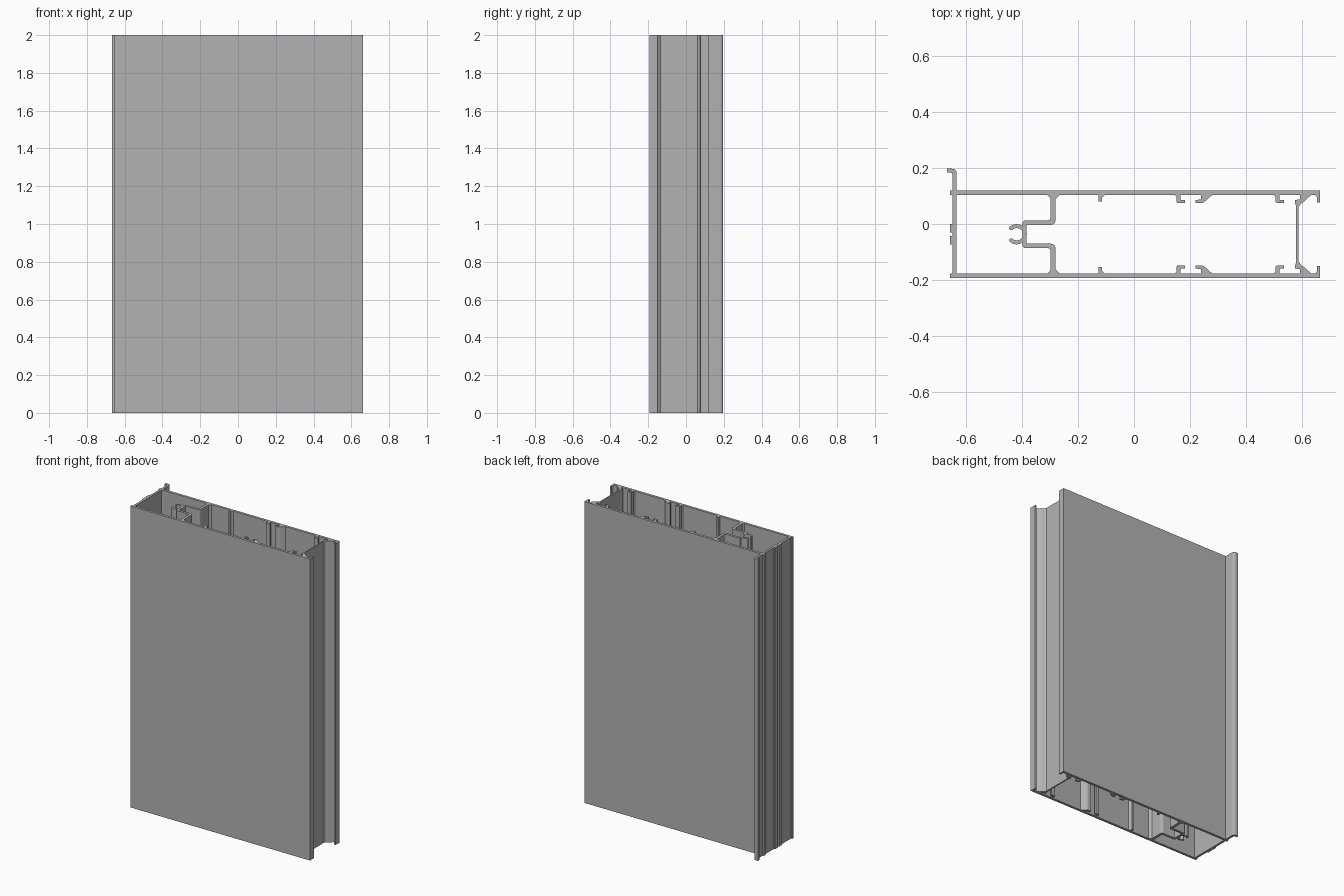
import bpy, bmesh
from math import cos, sin, pi
from mathutils import Vector

HEIGHT = 2.0
MID = -0.0365      # symmetry line between the two skins

cube = bpy.data.objects.get("Cube")
if cube:
    bpy.data.objects.remove(cube, do_unlink=True)

metal = bpy.data.materials.new("mill_grey_metal")
metal.use_nodes = True
metal.diffuse_color = (0.45, 0.45, 0.45, 1)
metal.node_tree.nodes["Principled BSDF"].inputs["Base Color"].default_value = (0.45, 0.45, 0.45, 1)


def rounded(points, steps=6):
    """Replace each corner that carries a third value (radius) by a curve."""
    out = []
    flat = [Vector(p[:2]) for p in points]
    for i, p in enumerate(points):
        c = flat[i]
        if len(p) < 3:
            out.append(c)
            continue
        a = c + (flat[i - 1] - c).normalized() * p[2]
        b = c + (flat[(i + 1) % len(flat)] - c).normalized() * p[2]
        for k in range(steps + 1):
            t = k / steps
            out.append(a * (1 - t) ** 2 + c * 2 * t * (1 - t) + b * t * t)
    return out


def extrude(name, points, mirror=False):
    """Extrude a cross-section to full height, optionally with its mirror copy."""
    outline = rounded(points)
    bm = bmesh.new()
    for side in ((1, -1) if mirror else (1,)):
        verts = []
        for p in outline:
            y = p.y if side == 1 else 2 * MID - p.y
            verts.append(bm.verts.new((p.x, y, 0)))
        face = bm.faces.new(verts)
        new = bmesh.ops.extrude_face_region(bm, geom=[face])["geom"]
        top = [v for v in new if isinstance(v, bmesh.types.BMVert)]
        bmesh.ops.translate(bm, verts=top, vec=(0, 0, HEIGHT))
    bmesh.ops.recalc_face_normals(bm, faces=bm.faces)
    mesh = bpy.data.meshes.new(name)
    bm.to_mesh(mesh)
    bm.free()
    mesh.materials.append(metal)
    obj = bpy.data.objects.new(name, mesh)
    bpy.context.collection.objects.link(obj)
    bpy.ops.object.select_all(action='DESELECT')
    obj.select_set(True)
    bpy.context.view_layer.objects.active = obj
    bpy.ops.object.shade_smooth_by_angle(angle=pi / 6)
    return obj


def box(name, x0, x1, y0, y1, mirror=False):
    return extrude(name, [(x0, y0), (x1, y0), (x1, y1), (x0, y1)], mirror)


SKIN_IN, SKIN_OUT = 0.103, 0.12

# Front and back skins, each ending in an inward lip
extrude("skins", [
    (-0.632, SKIN_OUT), (0.663, SKIN_OUT), (0.663, 0.077), (0.652, 0.077),
    (0.652, SKIN_IN, 0.012), (-0.632, SKIN_IN)], mirror=True)

# End wall with the outward flange on the back
extrude("end_wall", [
    (-0.647, -0.193), (-0.632, -0.193), (-0.632, 0.197, 0.018),
    (-0.667, 0.197), (-0.667, 0.183), (-0.647, 0.183, 0.008)])

# Ribs on the outside of the end wall
box("corner_ribs", -0.655, -0.647, SKIN_IN, SKIN_OUT, mirror=True)
box("middle_ribs", -0.655, -0.647, -0.03, 0.0, mirror=True)

# Stepped pocket wall
extrude("pocket_wall", [
    (-0.308, SKIN_IN), (-0.298, SKIN_IN - 0.01), (-0.298, 0.013, 0.01),
    (-0.397, 0.013, 0.012), (-0.397, MID), (-0.383, MID),
    (-0.383, -0.003, 0.005), (-0.28, -0.003, 0.018),
    (-0.28, SKIN_IN - 0.015), (-0.265, SKIN_IN)], mirror=True)

# Open screw boss with rounded tips
CX, R_OUT, R_IN, OPEN = -0.418, 0.036, 0.022, 0.74 * pi
mid_r, cap_r = (R_OUT + R_IN) / 2, (R_OUT - R_IN) / 2
boss = []


def ring(radius, sign):
    for k in range(25):
        a = sign * OPEN * (2 * k / 24 - 1)
        boss.append((CX + radius * cos(a), MID + radius * sin(a)))


def tip(start, sign):
    for k in range(1, 6):
        a = start + k * pi / 6
        boss.append((CX + mid_r * cos(sign * OPEN) + cap_r * cos(a),
                     MID + mid_r * sin(sign * OPEN) + cap_r * sin(a)))


ring(R_OUT, 1)
tip(OPEN, 1)
ring(R_IN, -1)
tip(pi - OPEN, -1)
extrude("screw_boss", boss)

# Small stop ribs inside the skins
extrude("stop_ribs", [
    (-0.127, SKIN_IN), (-0.127, 0.08, 0.003), (-0.114, 0.08, 0.003),
    (-0.114, 0.094, 0.004), (-0.104, SKIN_IN)], mirror=True)

# Two pairs of clip channels: a hook facing a sloped foot
for number, dx in enumerate((0.0, 0.353), 1):
    extrude(f"clip_hooks_{number}", [(x + dx, *rest) for x, *rest in (
        (0.145, SKIN_IN), (0.152, 0.096), (0.152, 0.075, 0.005), (0.181, 0.075),
        (0.181, 0.086), (0.166, 0.086), (0.166, SKIN_IN))], mirror=True)
    extrude(f"clip_feet_{number}", [(x + dx, *rest) for x, *rest in (
        (0.22, 0.075), (0.22, 0.086), (0.238, 0.087), (0.238, SKIN_IN),
        (0.278, SKIN_IN), (0.247, 0.075, 0.008))], mirror=True)

# Thin closing web with thickened ends
box("closing_web", 0.578, 0.587, 2 * MID - 0.066, 0.066)
extrude("web_ends", [
    (0.574, 0.075), (0.578, 0.062), (0.587, 0.062), (0.597, 0.075)], mirror=True)
